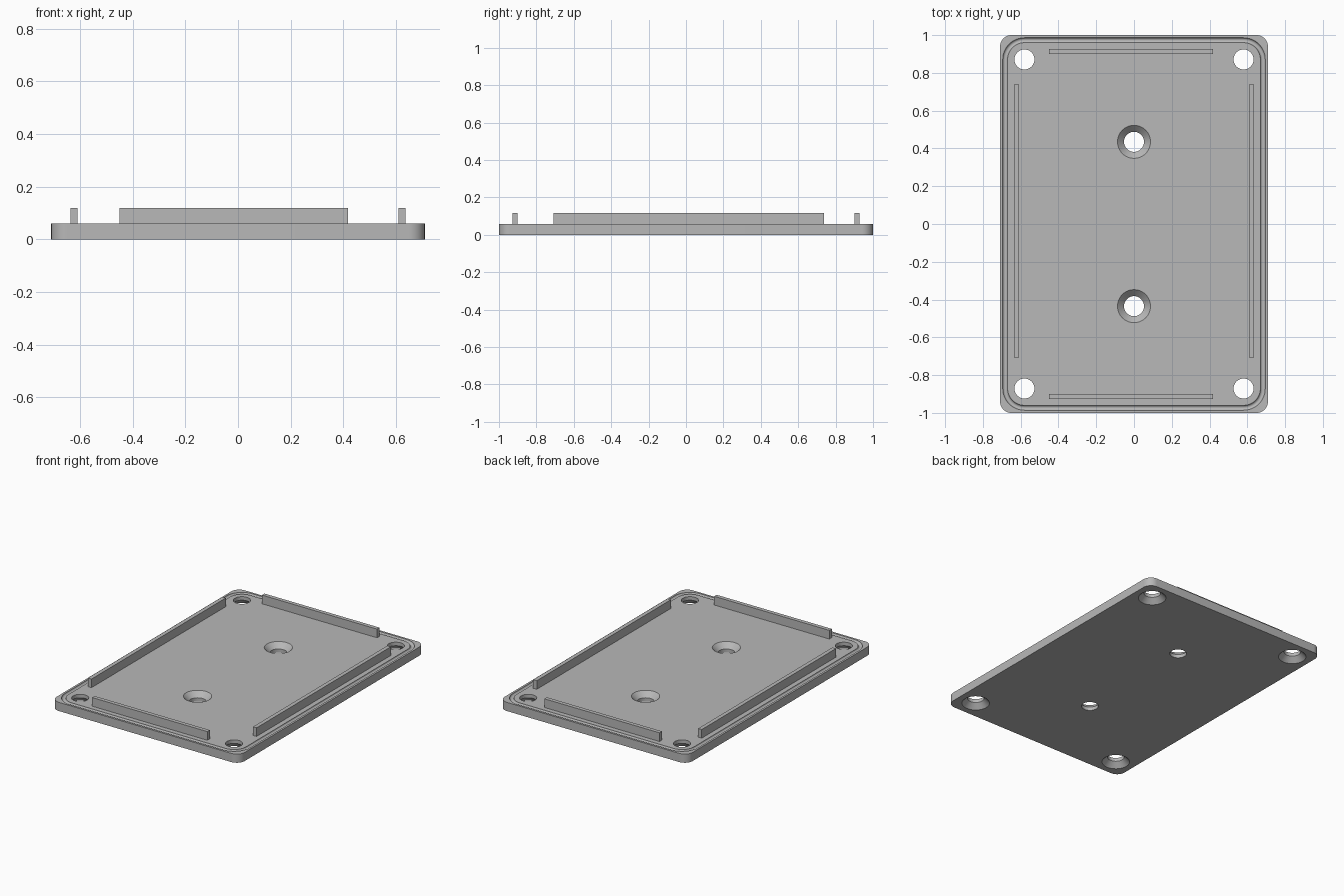
import bpy, bmesh, math

if "Cube" in bpy.data.objects:
    bpy.data.objects.remove(bpy.data.objects["Cube"], do_unlink=True)

HALF_X, HALF_Y, THICK, TOP = 0.709, 1.0, 0.059, 0.118
HOLE_X, HOLE_Y = 0.58, 0.871
HOLE_R, SINK_R, SINK_DEPTH = 0.053, 0.0875, 0.035

grey = bpy.data.materials.new("plain grey")
grey.use_nodes = True
colour = (0.48, 0.48, 0.48, 1)
grey.diffuse_color = colour
grey.node_tree.nodes["Principled BSDF"].inputs["Base Color"].default_value = colour


def rounded_rect(cx, cy, r, z, steps=14):
    """Loop of points: corner arcs of radius r about (+-cx, +-cy)."""
    pts = []
    for q, (sx, sy) in enumerate([(1, 1), (-1, 1), (-1, -1), (1, -1)]):
        for i in range(steps + 1):
            a = math.pi / 2 * (q + i / steps)
            pts.append((sx * cx + r * math.cos(a), sy * cy + r * math.sin(a), z))
    return pts


def circle(x, y, r, z, n=48):
    return [(x + r * math.cos(2 * math.pi * i / n),
             y + r * math.sin(2 * math.pi * i / n), z) for i in range(n)]


def loft(name, loops, closed=False):
    """Skin a stack of equal loops, capped or joined into a ring."""
    bm = bmesh.new()
    rings = [[bm.verts.new(p) for p in loop] for loop in loops]
    pairs = list(zip(rings, rings[1:]))
    if closed:
        pairs.append((rings[-1], rings[0]))
    else:
        bm.faces.new(rings[0])
        bm.faces.new(rings[-1])
    for a, b in pairs:
        for i in range(len(a)):
            j = (i + 1) % len(a)
            bm.faces.new((a[i], a[j], b[j], b[i]))
    bmesh.ops.recalc_face_normals(bm, faces=bm.faces)
    mesh = bpy.data.meshes.new(name)
    bm.to_mesh(mesh)
    bm.free()
    mesh.materials.append(grey)
    obj = bpy.data.objects.new(name, mesh)
    bpy.context.collection.objects.link(obj)
    return obj


def cut(target, cutter):
    """Subtract the cutter and remove it."""
    cutter.hide_render = True
    mod = target.modifiers.new("cut", "BOOLEAN")
    mod.operation, mod.solver, mod.object = "DIFFERENCE", "EXACT", cutter
    bpy.context.view_layer.objects.active = target
    bpy.ops.object.modifier_apply(modifier=mod.name)
    bpy.data.objects.remove(cutter, do_unlink=True)


def screw_hole(x, y, from_top):
    """Through hole with a countersink on one face."""
    over = 0.02
    slope = (SINK_R - HOLE_R) / SINK_DEPTH
    profile = [(SINK_R + over * slope, -over), (HOLE_R, SINK_DEPTH), (HOLE_R, THICK + over)]
    loops = [circle(x, y, r, THICK - d if from_top else d) for r, d in profile]
    return loft("hole_cutter", loops)


# Base plate with rounded corners
corner = 0.06
plate = loft("base_plate", [rounded_rect(HALF_X - corner, HALF_Y - corner, corner, z)
                            for z in (0, THICK)])

# Round-bottomed seal groove, concentric with the corner holes
groove_r, n = 0.0135, 12
angles = [2 * math.pi * (k + 0.5) / n for k in range(n)]
cut(plate, loft("groove_cutter", [
    rounded_rect(HOLE_X, HOLE_Y, 0.102 + groove_r * math.cos(a), THICK + groove_r * math.sin(a))
    for a in angles], closed=True))

# Corner holes sunk from below, centre holes sunk from above
for sy in (-1, 1):
    for sx in (-1, 1):
        cut(plate, screw_hole(sx * HOLE_X, sy * HOLE_Y, False))
    cut(plate, screw_hole(0, sy * 0.435, True))

bpy.ops.object.select_all(action="DESELECT")
plate.select_set(True)
bpy.context.view_layer.objects.active = plate
bpy.ops.object.shade_smooth_by_angle(angle=math.radians(35))


# Locating ribs standing on the plate
def rib(name, x0, x1, y0, y1):
    loft(name, [[(x0, y0, z), (x1, y0, z), (x1, y1, z), (x0, y1, z)]
                for z in (THICK - 0.01, TOP)])


half = 0.0135
for side, s in (("left", 1), ("right", -1)):
    rib(side + "_rib", s * 0.622 - half, s * 0.622 + half, -0.708, 0.738)
for side, s in (("back", 1), ("front", -1)):
    rib(side + "_rib", -0.45, 0.418, s * 0.914 - half, s * 0.914 + half)
